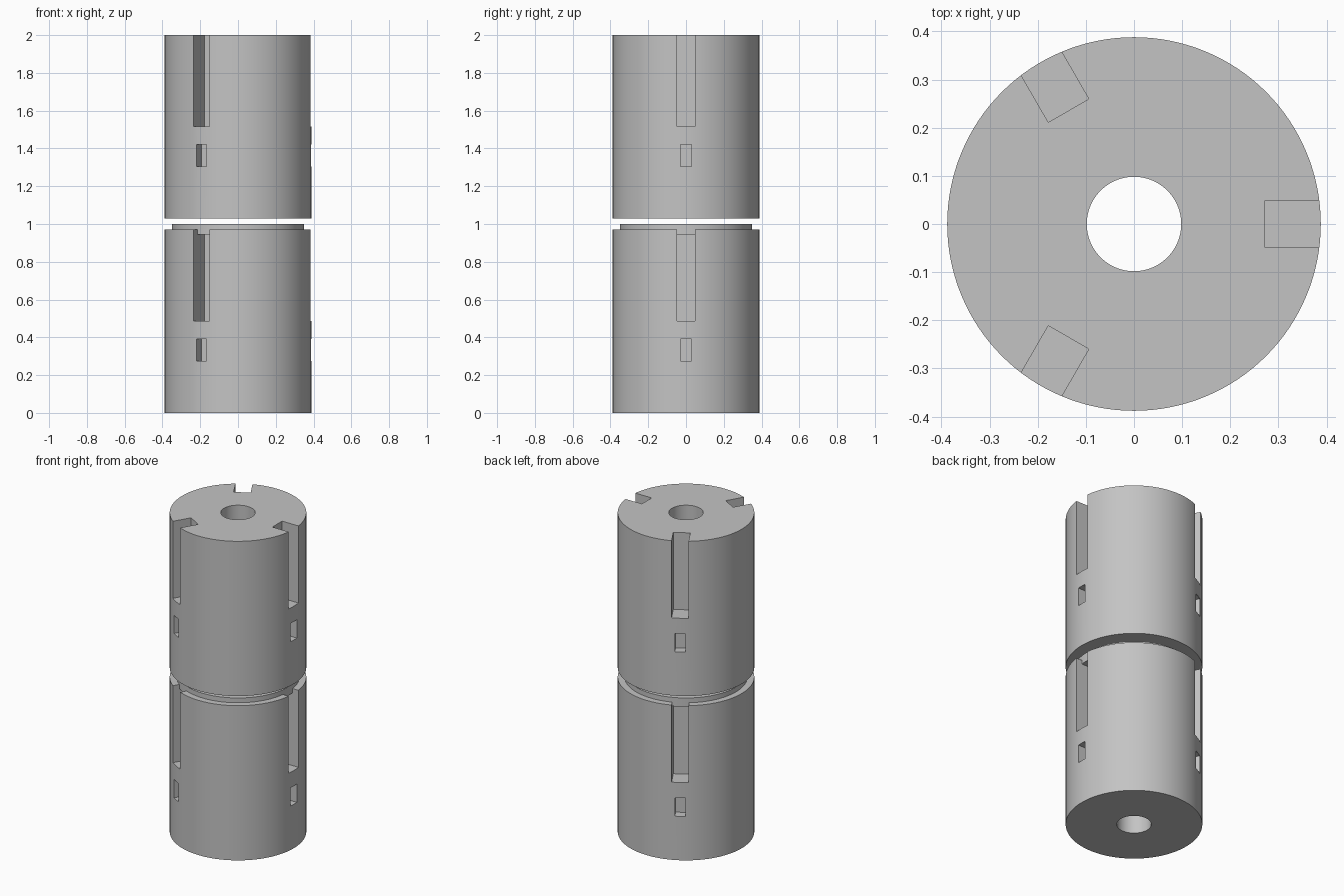
import bpy, bmesh, math
from mathutils import Matrix, Vector

RADIUS, HEIGHT, BORE = 0.388, 0.97, 0.098
SEGMENTS = 128

cube = bpy.data.objects.get("Cube")
if cube:
    bpy.data.objects.remove(cube, do_unlink=True)

grey = bpy.data.materials.new("mid_grey")
grey.use_nodes = True
grey.diffuse_color = (0.55, 0.55, 0.55, 1)
grey.node_tree.nodes["Principled BSDF"].inputs["Base Color"].default_value = (0.55, 0.55, 0.55, 1)


def make_object(name, bm):
    bmesh.ops.recalc_face_normals(bm, faces=bm.faces)
    mesh = bpy.data.meshes.new(name)
    bm.to_mesh(mesh)
    bm.free()
    mesh.materials.append(grey)
    obj = bpy.data.objects.new(name, mesh)
    bpy.context.collection.objects.link(obj)
    return obj


def tube(name, outer, z0, z1):
    """Spin a rectangular section into a bored cylinder."""
    bm = bmesh.new()
    corners = [(BORE, z0), (outer, z0), (outer, z1), (BORE, z1)]
    verts = [bm.verts.new((r, 0, z)) for r, z in corners]
    edges = [bm.edges.new((verts[i], verts[(i + 1) % 4])) for i in range(4)]
    bmesh.ops.spin(bm, geom=verts + edges, cent=(0, 0, 0), axis=(0, 0, 1),
                   angle=math.tau, steps=SEGMENTS, use_merge=True)
    bmesh.ops.remove_doubles(bm, verts=bm.verts, dist=1e-5)
    return make_object(name, bm)


def radial_box(bm, angle, inner, width, z0, z1):
    """Box running outward from the inner radius past the cylinder wall."""
    outer = RADIUS + 0.1
    centre = Vector(((inner + outer) / 2, 0, (z0 + z1) / 2))
    size = Matrix.Diagonal((outer - inner, width, z1 - z0, 1))
    bmesh.ops.create_cube(bm, size=1, matrix=Matrix.Rotation(angle, 4, "Z")
                          @ Matrix.Translation(centre) @ size)


def combine(obj, tool, operation):
    """Apply a boolean and discard the tool object."""
    mod = obj.modifiers.new("Boolean", "BOOLEAN")
    mod.operation, mod.object, mod.solver = operation, tool, "EXACT"
    bpy.context.view_layer.objects.active = obj
    bpy.ops.object.modifier_apply(modifier=mod.name)
    bpy.data.objects.remove(tool, do_unlink=True)


def slotted_body(name, base):
    """Bored cylinder with three open slots and three blind pockets."""
    body = tube(name, RADIUS, base, base + HEIGHT)
    bm = bmesh.new()
    for i in range(3):
        angle = i * math.tau / 3
        radial_box(bm, angle, 0.272, 0.097, base + 0.487, base + HEIGHT + 0.1)
        radial_box(bm, angle, 0.332, 0.06, base + 0.275, base + 0.39)
    combine(body, make_object("slot_cutter", bm), "DIFFERENCE")
    return body


# Two matching bodies; the lower one carries a raised spigot across its slots
lower = slotted_body("lower_body", 0)
combine(lower, tube("spigot", 0.349, 0.945, 1.0), "UNION")
upper = slotted_body("upper_body", 1.03)

# Smooth curved walls, keep crisp edges
bpy.ops.object.select_all(action="DESELECT")
for obj in (lower, upper):
    obj.select_set(True)
bpy.context.view_layer.objects.active = upper
bpy.ops.object.shade_smooth_by_angle(angle=math.radians(30))
